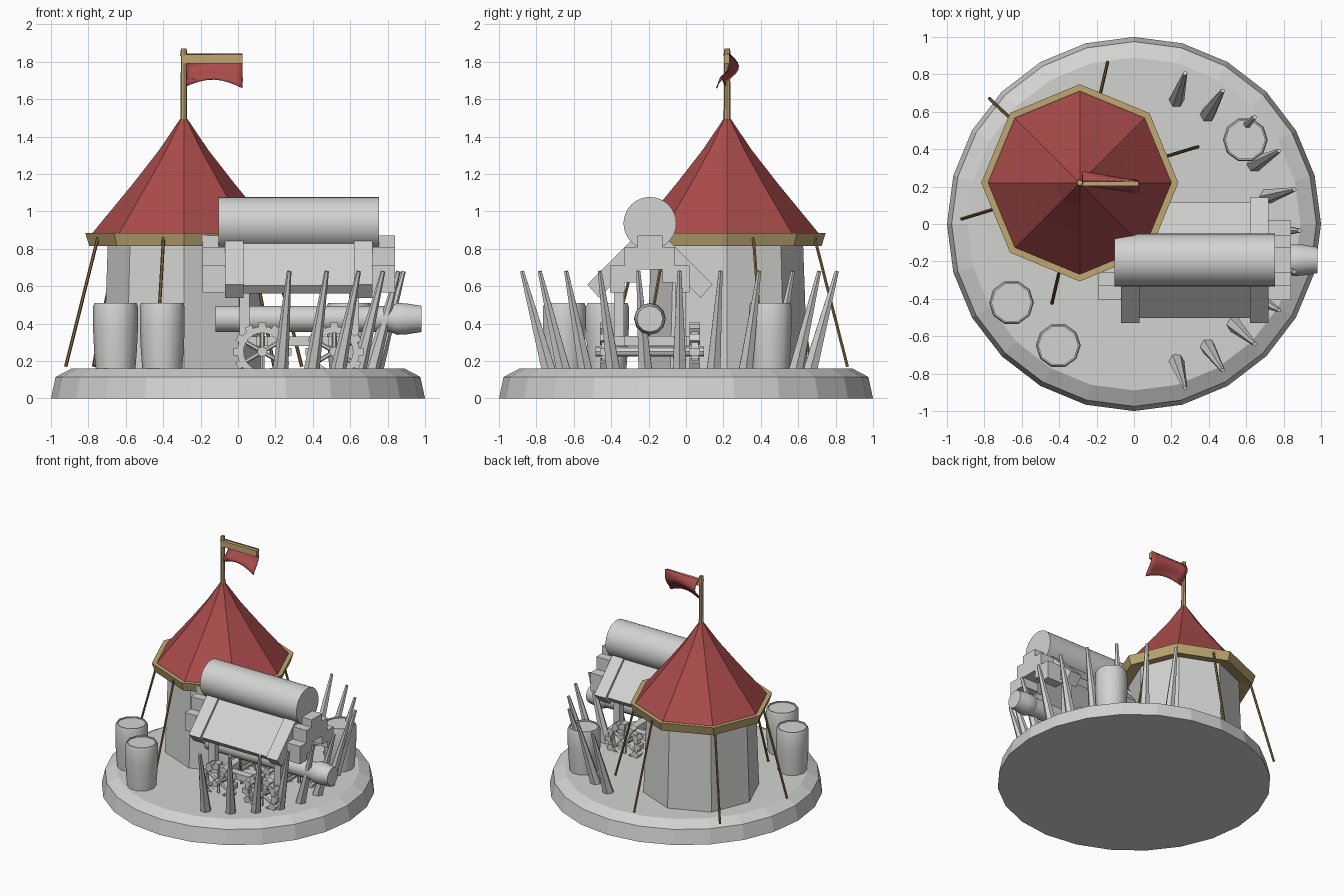
import bpy, bmesh, math
from mathutils import Vector, Matrix

cube = bpy.data.objects.get("Cube")
if cube:
    bpy.data.objects.remove(cube)


def material(name, rgb):
    m = bpy.data.materials.new(name)
    m.use_nodes = True
    m.diffuse_color = (*rgb, 1)
    m.node_tree.nodes["Principled BSDF"].inputs["Base Color"].default_value = (*rgb, 1)
    return m


GREY = material("pale grey", (0.65, 0.65, 0.64))
RED = material("canvas red", (0.40, 0.07, 0.07))
GOLD = material("straw gold", (0.52, 0.39, 0.17))
BROWN = material("rope brown", (0.26, 0.16, 0.06))


def finish(name, bm, mat, smooth=False):
    bmesh.ops.recalc_face_normals(bm, faces=bm.faces)
    me = bpy.data.meshes.new(name)
    bm.to_mesh(me)
    bm.free()
    me.materials.append(mat)
    ob = bpy.data.objects.new(name, me)
    bpy.context.collection.objects.link(ob)
    if smooth:
        bpy.ops.object.select_all(action='DESELECT')
        ob.select_set(True)
        bpy.context.view_layer.objects.active = ob
        bpy.ops.object.shade_smooth_by_angle(angle=math.radians(40))
    return ob


def lathe(name, profile, origin, axis, n, mat, smooth=False, closed=False):
    """Spin (radius, distance along axis) points around an axis."""
    bm = bmesh.new()
    turn = Vector((0, 0, 1)).rotation_difference(Vector(axis))
    rings = []
    for r, t in profile:
        ring = []
        for i in range(n):
            a = math.tau * i / n
            ring.append(bm.verts.new(Vector(origin) + turn @ Vector((r * math.cos(a), r * math.sin(a), t))))
        rings.append(ring)
    pairs = list(zip(rings, rings[1:]))
    if closed:
        pairs.append((rings[-1], rings[0]))
    else:
        bm.faces.new(rings[0])
        bm.faces.new(rings[-1])
    for a, b in pairs:
        for i in range(n):
            j = (i + 1) % n
            bm.faces.new((a[i], a[j], b[j], b[i]))
    return finish(name, bm, mat, smooth)


def rod(name, p0, p1, r0, r1, n, mat, smooth=False):
    d = Vector(p1) - Vector(p0)
    return lathe(name, [(r0, 0), (r1, d.length)], p0, d, n, mat, smooth)


def box(name, lo, hi, mat):
    bm = bmesh.new()
    bmesh.ops.create_cube(bm, size=1)
    for v in bm.verts:
        v.co = [(l + h) / 2 + c * (h - l) for l, h, c in zip(lo, hi, v.co)]
    return finish(name, bm, mat)


def prism(name, outline, x0, x1, mat):
    """Extrude a (y, z) outline along x."""
    bm = bmesh.new()
    face = bm.faces.new([bm.verts.new((x0, y, z)) for y, z in outline])
    ext = bmesh.ops.extrude_face_region(bm, geom=[face])["geom"]
    for v in ext:
        if isinstance(v, bmesh.types.BMVert):
            v.co.x = x1
    return finish(name, bm, mat)


UP = (0, 0, 1)
ALONG = (1, 0, 0)
GROUND = 0.16

# Round base
lathe("base", [(1, 0), (0.975, 0.115), (0.89, GROUND)], (0, 0, 0), UP, 24, GREY)

# Tent
TX, TY = -0.29, 0.22
tent = (TX, TY, 0)
lathe("tent_wall", [(0.43, 0.15), (0.405, 0.86)], tent, UP, 8, GREY)
lathe("tent_roof", [(0.5, 0.87), (0.27, 1.15), (0.13, 1.33), (0.012, 1.505)], tent, UP, 8, RED)
lathe("tent_trim", [(0.505, 0.815), (0.527, 0.885), (0.495, 0.885), (0.40, 0.84)],
      tent, UP, 8, GOLD, closed=True)
for k in range(6):
    a = math.radians(17 + 60 * k)
    c, s = math.cos(a), math.sin(a)
    rod("guy_rope", (TX + 0.66 * c, TY + 0.66 * s, 0.17), (TX + 0.48 * c, TY + 0.48 * s, 0.86),
        0.009, 0.009, 6, BROWN)

# Flag pole, crossbar and hanging cloth
rod("flag_pole", (TX, TY, 1.46), (TX, TY, 1.85), 0.019, 0.015, 8, GOLD)
rod("pole_cap", (TX, TY, 1.83), (TX, TY, 1.87), 0.02, 0.015, 8, GOLD)
box("flag_bar", (TX, TY - 0.018, 1.79), (0.025, TY + 0.01, 1.838), GOLD)
bm = bmesh.new()
COLS, ROWS = 8, 8
grid = []
for i in range(COLS + 1):
    u = i / COLS
    drop = 0.175 - 0.04 * math.sin(math.pi * u) + 0.012 * u
    col = []
    for j in range(ROWS + 1):
        v = j / ROWS
        y = TY + 0.012 + 0.06 * (1 - 0.6 * u) * math.sin(math.pi * min(1, v * 1.15))
        y -= 0.065 * v * (0.3 + 0.7 * u)
        col.append(bm.verts.new((TX + 0.015 + 0.3 * u, y, 1.845 - v * drop)))
    grid.append(col)
for i in range(COLS):
    for j in range(ROWS):
        bm.faces.new((grid[i][j], grid[i + 1][j], grid[i + 1][j + 1], grid[i][j + 1]))
flag = finish("flag_cloth", bm, RED, True)
flag.modifiers.new("thickness", 'SOLIDIFY').thickness = 0.006

# Barrels
for x, y in ((-0.655, -0.42), (-0.405, -0.65), (0.595, 0.45)):
    lathe("barrel", [(0.106, 0.15), (0.114, 0.25), (0.12, 0.37), (0.12, 0.49), (0.113, 0.51),
                     (0.105, 0.51), (0.105, 0.5)], (x, y, 0), UP, 10, GREY, True)

# Fan of sharpened stakes
for k in range(-5, 6):
    a = math.radians(14.4 * k)
    c, s = math.cos(a), math.sin(a)
    rod("stake", (0.735 * c, 0.735 * s - 0.035, 0.15), (0.885 * c, 0.885 * s - 0.035, 0.68),
        0.042, 0.012, 6, GREY)

# Battering ram on its cart
CY = -0.193
lathe("ram_log", [(0.07, -0.12), (0.07, 0.84)], (0, CY, 0.425), ALONG, 16, GREY, True)
lathe("ram_head", [(0.072, 0.82), (0.085, 0.85), (0.083, 0.9), (0.07, 0.98)],
      (0, CY, 0.425), ALONG, 12, GREY, True)
lathe("ridge_roll", [(0.141, -0.105), (0.141, 0.755)], (0, CY, 0.936), ALONG, 32, GREY, True)

# Stepped gable ends
half = [(0.067, 0.87), (0.067, 0.81), (0.135, 0.81), (0.135, 0.71), (0.213, 0.71), (0.213, 0.567),
        (0.135, 0.567), (0.135, 0.62), (0.067, 0.62), (0.067, 0.69)]
gable = [(CY + y, z) for y, z in half] + [(CY - y, z) for y, z in reversed(half)]
prism("gable_left", gable, 0.70, 0.84, GREY)
prism("gable_right", gable, -0.19, -0.05, GREY)

# Sloped roof sides with end beams, posts and rails
for side in (-1, 1):
    panel = [(0.31, 0.605), (0.275, 0.562), (0.03, 0.80), (0.07, 0.85)]
    beam = [(0.335, 0.61), (0.272, 0.538), (0.01, 0.80), (0.07, 0.875)]
    prism("roof_panel", [(CY + side * y, z) for y, z in panel], 0, 0.66, GREY)
    for x in (-0.07, 0.62):
        prism("roof_beam", [(CY + side * y, z) for y, z in beam], x, x + 0.1, GREY)
    y = CY + side * 0.165
    box("side_rail", (0.0, y - 0.03, 0.28), (0.66, y + 0.03, 0.33), GREY)
    for x in (0.035, 0.62):
        box("post", (x - 0.027, y - 0.027, 0.28), (x + 0.027, y + 0.027, 0.66), GREY)

# Cross beams, axles and spoked wheels
for x in (0.13, 0.515):
    box("cross_beam", (x - 0.03, CY - 0.215, 0.28), (x + 0.03, CY + 0.215, 0.335), GREY)
    rod("axle", (x, CY - 0.29, 0.25), (x, CY + 0.29, 0.25), 0.027, 0.027, 8, GREY)
    for side in (-1, 1):
        y = CY + side * 0.24
        lathe("wheel_rim", [(0.135, -0.02), (0.135, 0.02), (0.1, 0.02), (0.1, -0.02)],
              (x, y, 0.25), (0, 1, 0), 24, GREY, closed=True)
        for k in range(12):
            tread = box("wheel_tread", (0.105, -0.028, -0.02), (0.155, 0.028, 0.02), GREY)
            tread.matrix_world = Matrix.Translation((x, y, 0.25)) @ Matrix.Rotation(math.tau * k / 12, 4, 'Y')
        for k in range(6):
            a = math.tau * (k + 0.5) / 6
            rod("spoke", (x, y, 0.25), (x + 0.11 * math.cos(a), y, 0.25 + 0.11 * math.sin(a)),
                0.012, 0.012, 6, GREY)
